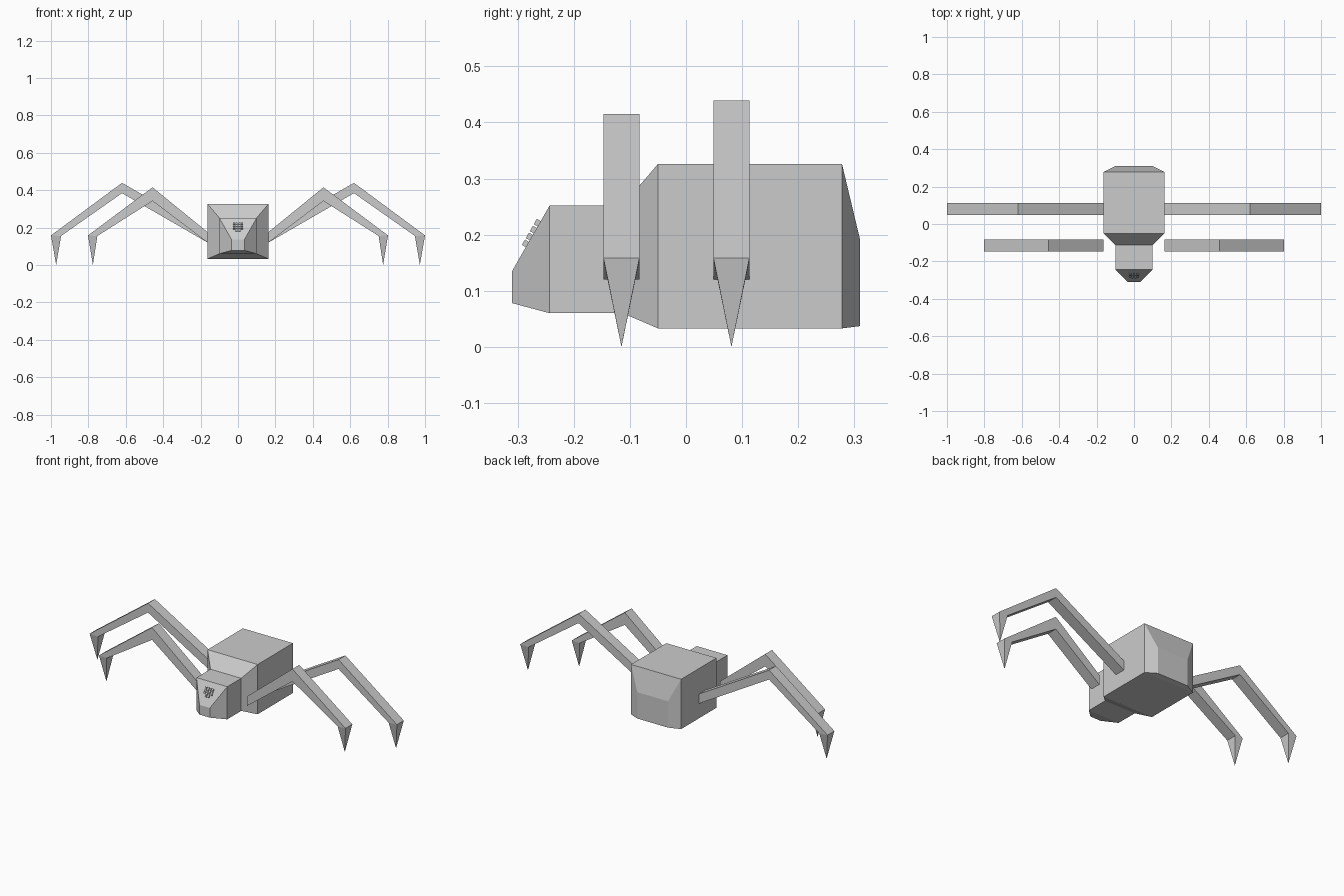
import bpy, bmesh, math
from mathutils import Vector, Matrix

if "Cube" in bpy.data.objects:
    bpy.data.objects.remove(bpy.data.objects["Cube"])

grey = bpy.data.materials.new("light grey")
grey.diffuse_color = (0.6, 0.6, 0.6, 1)
grey.use_nodes = True
grey.node_tree.nodes["Principled BSDF"].inputs["Base Color"].default_value = (0.6, 0.6, 0.6, 1)


def finish(name, bm):
    """Turn a bmesh into a flat-shaded object with outward normals."""
    bmesh.ops.recalc_face_normals(bm, faces=bm.faces)
    mesh = bpy.data.meshes.new(name)
    bm.to_mesh(mesh)
    bm.free()
    mesh.materials.append(grey)
    obj = bpy.data.objects.new(name, mesh)
    bpy.context.collection.objects.link(obj)
    return obj


def loft(name, sections):
    """Bridge rectangular sections given as (y, half width, bottom, top)."""
    bm = bmesh.new()
    rings = [[bm.verts.new((x, y, z)) for x, z in
              ((-w, lo), (w, lo), (w, hi), (-w, hi))] for y, w, lo, hi in sections]
    for a, b in zip(rings, rings[1:]):
        for i in range(4):
            j = (i + 1) % 4
            bm.faces.new((a[i], a[j], b[j], b[i]))
    bm.faces.new(rings[0])
    bm.faces.new(rings[-1])
    return finish(name, bm)


# Body with tapered neck and chamfered rear, and the wedge-shaped head
loft("body", [(-0.113, 0.10, 0.06, 0.252), (-0.05, 0.163, 0.033, 0.326),
              (0.278, 0.163, 0.033, 0.326), (0.31, 0.10, 0.037, 0.192)])
loft("head", [(-0.31, 0.034, 0.078, 0.135), (-0.243, 0.10, 0.06, 0.252),
              (-0.10, 0.10, 0.06, 0.252)])

# Cluster of small square eyes on the sloping face of the head
slope_top, slope_end = Vector((0, -0.243, 0.252)), Vector((0, -0.31, 0.135))
down = (slope_end - slope_top).normalized()
across = Vector((1, 0, 0))
normal = down.cross(across)
if normal.z < 0:
    normal = -normal
turn = Matrix((across, down, normal)).transposed().to_4x4()
bm = bmesh.new()
for row, count in enumerate((4, 4, 4, 2)):
    for col in range(count):
        centre = (slope_top + down * (0.0375 + 0.0142 * row)
                  + across * (col - (count - 1) / 2) * 0.0142 + normal * 0.003)
        bmesh.ops.create_cube(bm, size=1, matrix=Matrix.Translation(centre) @ turn
                              @ Matrix.Diagonal((0.011, 0.011, 0.010, 1)))
finish("eyes", bm)


def leg(name, side, y, upper, lower, tip):
    """Bent square leg from an upper and a lower profile line, ending in a pointed claw."""
    bm = bmesh.new()
    rings = [[bm.verts.new((side * x, y + dy, z)) for (x, z), dy in
              ((t, -0.032), (t, 0.032), (b, 0.032), (b, -0.032))]
             for t, b in zip(upper, lower)]
    for a, b in zip(rings, rings[1:]):
        for i in range(4):
            j = (i + 1) % 4
            bm.faces.new((a[i], a[j], b[j], b[i]))
    bm.faces.new(rings[0])
    point = bm.verts.new((side * tip[0], y, tip[1]))
    for i in range(4):
        bm.faces.new((rings[-1][i], rings[-1][(i + 1) % 4], point))
    finish(name, bm)


for side, label in ((1, "left"), (-1, "right")):
    leg("front_leg_" + label, side, -0.115,
        [(0.163, 0.176), (0.457, 0.415), (0.802, 0.158)],
        [(0.163, 0.12), (0.457, 0.342), (0.752, 0.155)], (0.776, 0.0))
    leg("rear_leg_" + label, side, 0.081,
        [(0.163, 0.176), (0.62, 0.439), (1.0, 0.158)],
        [(0.163, 0.12), (0.62, 0.384), (0.946, 0.155)], (0.972, 0.0))
